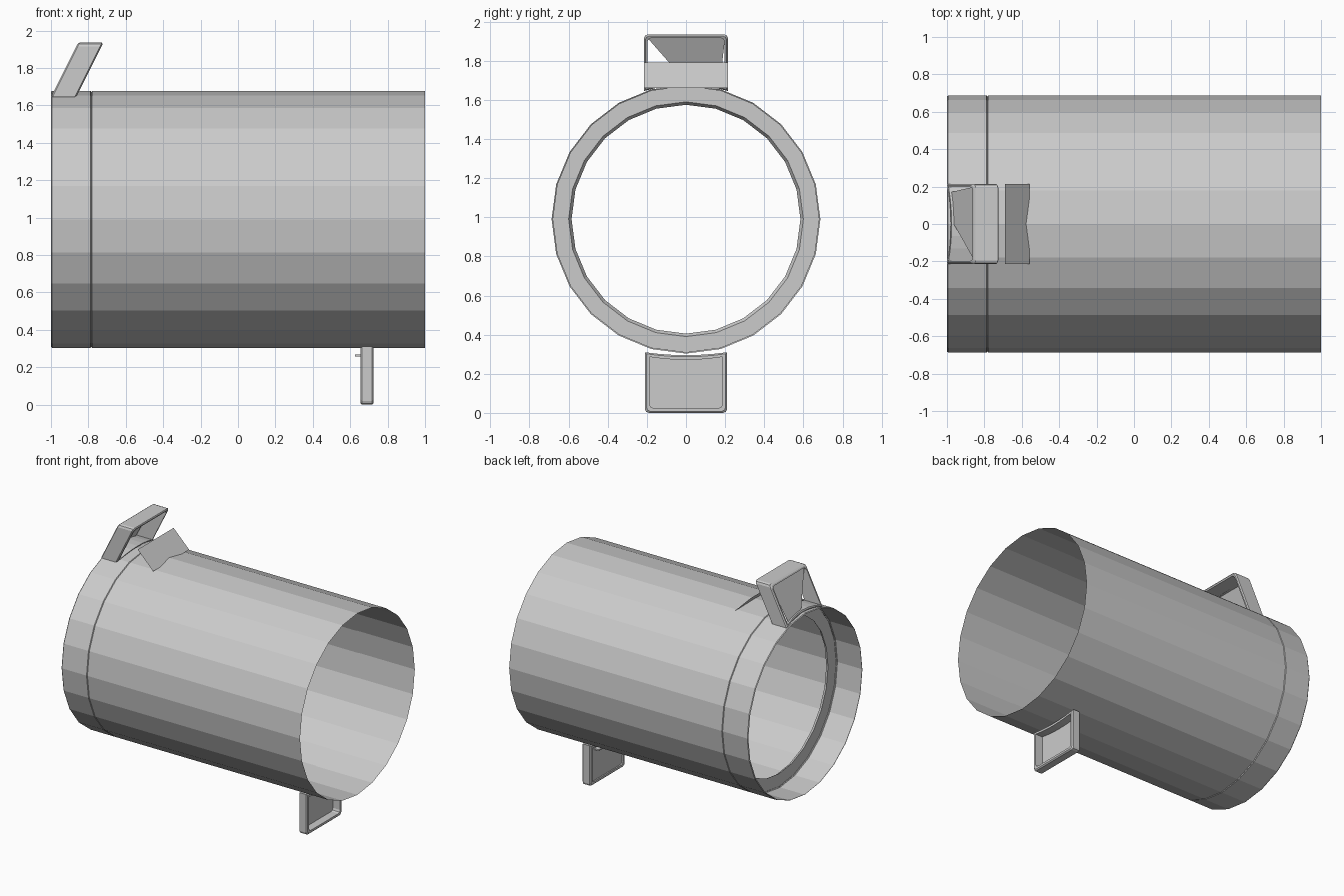
import bpy, bmesh, math

if "Cube" in bpy.data.objects:
    bpy.data.objects.remove(bpy.data.objects["Cube"])

CZ, R, SIDES = 0.99, 0.687, 24   # tube axis height, radius, facets


def finish(bm, name, recalc=True):
    if recalc:
        bmesh.ops.recalc_face_normals(bm, faces=bm.faces)
    me = bpy.data.meshes.new(name)
    bm.to_mesh(me)
    bm.free()
    ob = bpy.data.objects.new(name, me)
    bpy.context.collection.objects.link(ob)
    return ob


def bridge(bm, a, b):
    n = len(a)
    for i in range(n):
        bm.faces.new((a[i], a[(i + 1) % n], b[(i + 1) % n], b[i]))


def revolve(name, profile, closed=False):
    """Spin (x, radius) points round the tube axis."""
    bm = bmesh.new()
    loops = []
    for x, r in profile:
        loops.append([bm.verts.new((x, r * math.cos(math.tau * k / SIDES),
                                    CZ + r * math.sin(math.tau * k / SIDES)))
                      for k in range(SIDES)])
    for a, b in zip(loops, loops[1:] + (loops[:1] if closed else [])):
        bridge(bm, a, b)
    return finish(bm, name)


class Bracket:
    """Hollow rounded frame standing off the tube, upward or downward."""

    def __init__(self, sign, x0, depth, slope, hw, side, mid, far):
        self.sign, self.x0, self.depth, self.slope = sign, x0, depth, slope
        self.hw, self.side, self.mid, self.far = hw, side, mid, far

    def at(self, y, h, w):
        return (self.x0 + w + self.slope * (h - self.side), y, CZ + self.sign * h)

    def outline(self, t):
        hw, far, c = self.hw - t, self.far - t, 0.02
        pts = []
        for f in (-1, -0.66, -0.33, 0, 0.33, 0.66, 1):
            pts.append((f * hw, self.side + (self.mid - self.side) * (1 - f * f) + t))
        corner = [(hw - c + c * math.cos(a), far - c + c * math.sin(a))
                  for a in (0, math.pi / 4, math.pi / 2)]
        return pts + corner + [(-y, h) for y, h in reversed(corner)]

    def frame(self, name, wall):
        bm = bmesh.new()
        d, b = self.depth, 0.008
        section = [(wall, d), (b, d), (0, d - b), (0, b), (b, 0), (wall, 0)]
        loops = [[bm.verts.new(self.at(y, h, w)) for y, h in self.outline(t)]
                 for t, w in section]
        for i in range(len(loops)):
            bridge(bm, loops[i], loops[(i + 1) % len(loops)])
        return finish(bm, name)

    def panel(self, name, pts, w):
        bm = bmesh.new()
        bm.faces.new([bm.verts.new(self.at(y, h, w)) for y, h in pts])
        return finish(bm, name, False)


# Main sleeve with the narrow groove near its left end
revolve("tube_sleeve", [(-1, 0.682), (-0.994, R), (-0.788, R), (-0.784, 0.681),
                        (-0.78, R), (1, R)])
# Inner liner, stopping short of the right end
revolve("tube_liner", [(-0.78, 0.683), (0.53, 0.683)])
# Retaining ring inside the groove
revolve("inner_ring", [(-0.78, 0.682), (-0.78, 0.585), (-0.755, 0.60), (-0.755, 0.682)], True)

# Slanted bracket on top, with partly open back panel
top = Bracket(1, -1.0, 0.135, 0.5, 0.215, 0.655, 0.688, 0.945)
top.frame("top_bracket_frame", 0.018)
top.panel("top_bracket_panel", [(-0.2, 0.93), (0.2, 0.93), (0.17, 0.668), (0.02, 0.68)], 0.012)

# Thin tilted flap beside the top bracket
bm = bmesh.new()
bm.faces.new([bm.verts.new(p) for p in ((-0.69, -0.215, 1.79), (-0.56, -0.215, 1.66),
                                        (-0.56, 0.215, 1.66), (-0.69, 0.215, 1.79))])
finish(bm, "top_flap", False)

# Upright foot underneath
foot = Bracket(-1, 0.655, 0.07, 0.0, 0.21, 0.68, 0.695, 0.99)
foot.frame("foot_frame", 0.024)
foot.panel("foot_panel", foot.outline(0.022), 0.01)

# Small bar on the foot's left face
bpy.ops.mesh.primitive_cube_add(size=1, location=(0.645, 0, 0.262))
bar = bpy.context.object
bar.name = "foot_bar"
bar.scale = (0.04, 0.3, 0.01)
